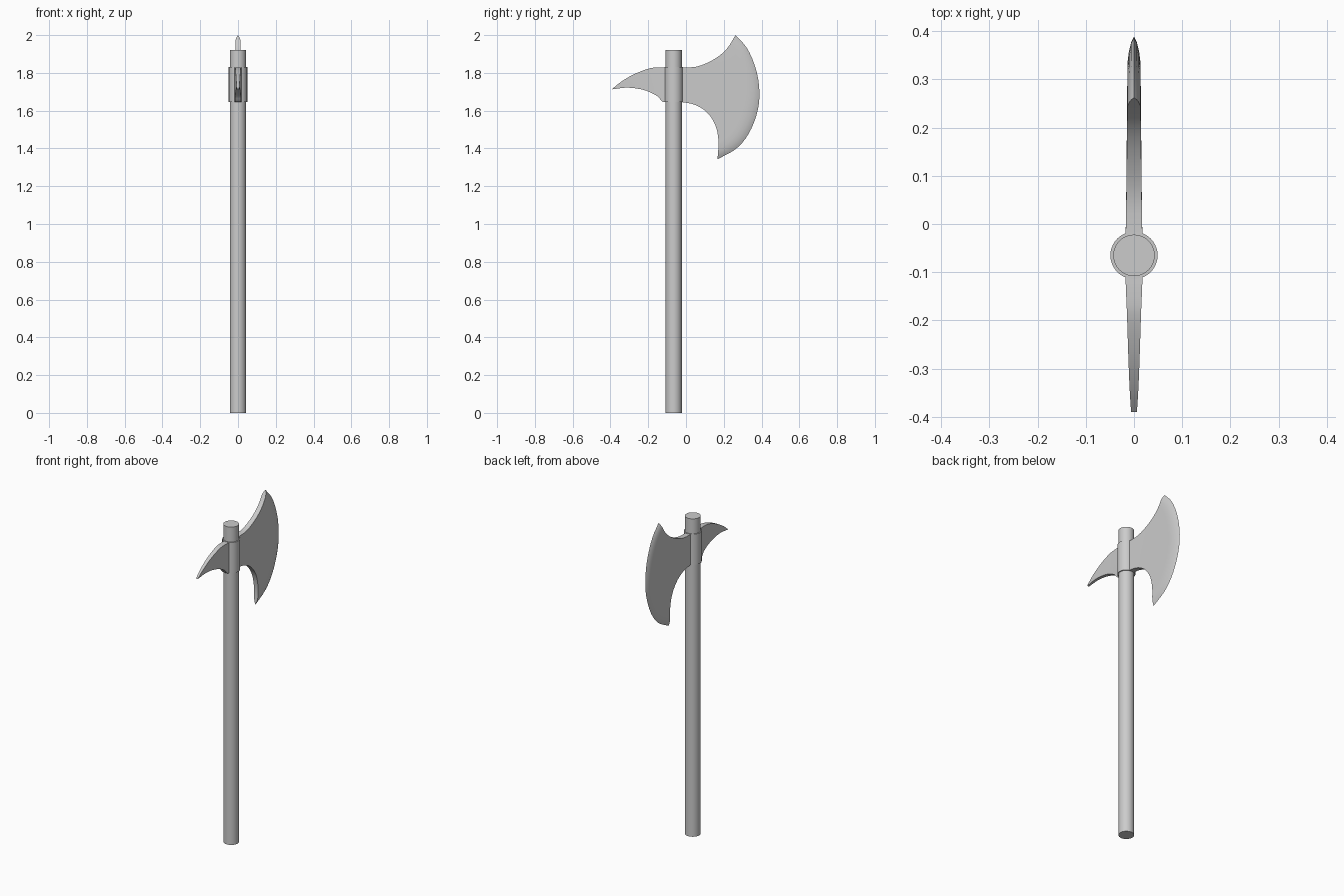
import bpy, bmesh, math
from mathutils import Vector

if "Cube" in bpy.data.objects:
    bpy.data.objects.remove(bpy.data.objects["Cube"])

AXIS_Y = -0.065


def spline(pts, t):
    """Catmull-Rom point at t in 0..1 through 2D points."""
    p = [Vector(q) for q in pts]
    p = [2 * p[0] - p[1]] + p + [2 * p[-1] - p[-2]]
    n = len(pts) - 1
    i = min(int(t * n), n - 1)
    f = t * n - i
    a, b, c, d = p[i:i + 4]
    return 0.5 * (2 * b + (c - a) * f + (2 * a - 5 * b + 4 * c - d) * f * f
                  + (3 * b - a - 3 * c + d) * f ** 3)


def finish(obj, angle):
    bpy.ops.object.select_all(action='DESELECT')
    obj.select_set(True)
    bpy.context.view_layer.objects.active = obj
    bpy.ops.object.shade_smooth_by_angle(angle=math.radians(angle))


def cylinder(name, radius, z0, z1):
    bpy.ops.mesh.primitive_cylinder_add(vertices=40, radius=radius, depth=z1 - z0,
                                        location=(0, AXIS_Y, (z0 + z1) / 2))
    obj = bpy.context.object
    obj.name = name
    finish(obj, 30)


def plate(name, top, bottom, columns, edge=None, rows=24):
    """Two-sided plate between top and bottom curves.
    columns: (position along curves, half thickness, bow towards the edge curve)"""
    bm = bmesh.new()
    sides = []
    for s in (1, -1):
        grid = []
        for u, w, bow in columns:
            a, b = spline(top, u), spline(bottom, u)
            col = []
            for j in range(rows + 1):
                v = j / rows
                p = a.lerp(b, v)
                if edge:
                    p += bow * (spline(edge, v) - Vector(edge[0]).lerp(Vector(edge[-1]), v))
                col.append(bm.verts.new((s * w, p.x, p.y)))
            grid.append(col)
        sides.append(grid)
        for c0, c1 in zip(grid, grid[1:]):
            for j in range(rows):
                bm.faces.new((c0[j], c1[j], c1[j + 1], c0[j + 1]))
    # rim closing the two sides
    def rim(g):
        return ([c[0] for c in g] + g[-1][1:] + [c[-1] for c in g[-2::-1]]
                + g[0][-2:0:-1])
    r0, r1 = rim(sides[0]), rim(sides[1])
    for i in range(len(r0)):
        k = (i + 1) % len(r0)
        bm.faces.new((r0[i], r0[k], r1[k], r1[i]))
    bmesh.ops.remove_doubles(bm, verts=bm.verts, dist=1e-5)
    bmesh.ops.recalc_face_normals(bm, faces=bm.faces)
    mesh = bpy.data.meshes.new(name)
    bm.to_mesh(mesh)
    bm.free()
    obj = bpy.data.objects.new(name, mesh)
    bpy.context.collection.objects.link(obj)
    finish(obj, 35)


# Shaft and the socket ring around it
cylinder("shaft", 0.043, 0, 1.92)
cylinder("socket", 0.049, 1.645, 1.83)

# Crescent axe blade with a rounded bevel to the cutting edge
blade_edge = [(.262, 2.0), (.326, 1.926), (.373, 1.81), (.389, 1.688),
              (.374, 1.58), (.330, 1.475), (.265, 1.398), (.167, 1.343)]
blade_top = [(-.035, 1.828), (.06, 1.834), (.15, 1.873), (.215, 1.926), (.262, 2.0)]
blade_bottom = [(-.035, 1.647), (.045, 1.632), (.11, 1.592), (.155, 1.525),
                (.172, 1.44), (.167, 1.343)]
body = [(.9 * i / 12, .018 - .0045 * (i / 12) ** .6, .73 * (i / 12) ** 1.5)
        for i in range(13)]
bevel = [(.94, .0105, .85), (.975, .006, .94), (1, 0, 1)]
plate("axe_blade", blade_top, blade_bottom, body + bevel, blade_edge)

# Curved rear spike
spike_top = [(-.095, 1.828), (-.14, 1.829), (-.193, 1.824), (-.273, 1.794),
             (-.342, 1.754), (-.39, 1.716)]
spike_bottom = [(-.095, 1.647), (-.124, 1.647), (-.156, 1.68), (-.225, 1.710),
                (-.31, 1.722), (-.39, 1.713)]
spike = [(i / 16, .018 - .012 * (i / 16) ** 1.3, 0) for i in range(17)]
plate("rear_spike", spike_top, spike_bottom, spike, rows=4)
